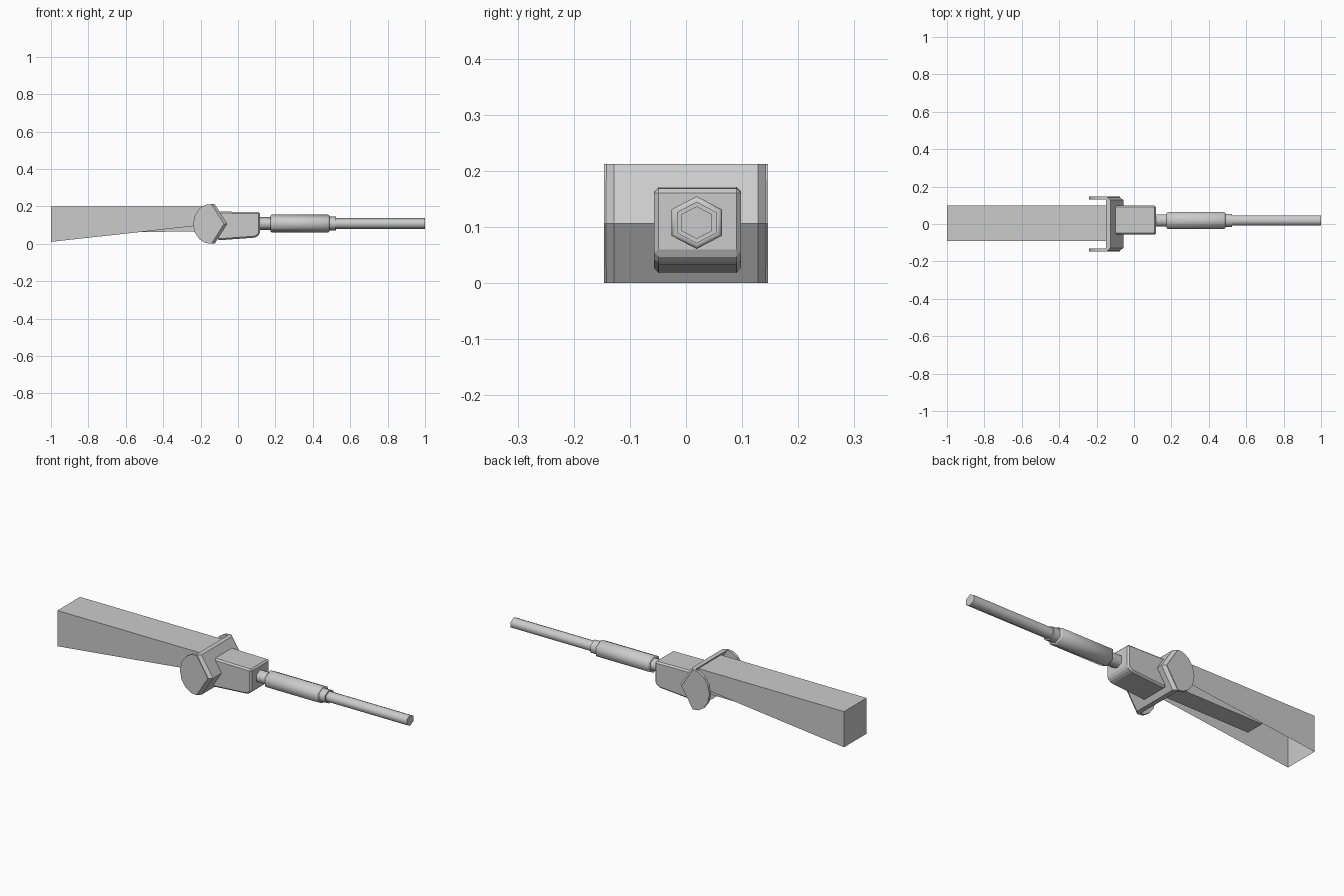
import bpy, bmesh
from math import sin, cos, pi

if "Cube" in bpy.data.objects:
    bpy.data.objects.remove(bpy.data.objects["Cube"])

ZC = 0.106   # height of the main axis
YC = 0.019   # sideways position of the barrel axis


def finish(bm, name, smooth=None):
    bmesh.ops.recalc_face_normals(bm, faces=bm.faces)
    mesh = bpy.data.meshes.new(name)
    bm.to_mesh(mesh)
    bm.free()
    ob = bpy.data.objects.new(name, mesh)
    bpy.context.collection.objects.link(ob)
    if smooth:
        bpy.ops.object.select_all(action='DESELECT')
        bpy.context.view_layer.objects.active = ob
        ob.select_set(True)
        bpy.ops.object.shade_smooth_by_angle(angle=smooth)
    return ob


def loft(name, rings, smooth=None, bevel=0):
    """Skin closed rings of equal point count and cap both ends."""
    bm = bmesh.new()
    loops = [[bm.verts.new(p) for p in r] for r in rings]
    n = len(loops[0])
    for a, b in zip(loops, loops[1:]):
        for i in range(n):
            j = (i + 1) % n
            bm.faces.new((a[i], a[j], b[j], b[i]))
    bm.faces.new(loops[0])
    bm.faces.new(loops[-1])
    if bevel:
        bmesh.ops.recalc_face_normals(bm, faces=bm.faces)
        bmesh.ops.bevel(bm, geom=bm.edges[:], offset=bevel, segments=1,
                        profile=0.5, affect='EDGES')
    return finish(bm, name, smooth)


def side_prism(name, profile, y0, y1, bevel=0):
    """Extrude an (x, z) profile across y."""
    return loft(name, [[(x, y, z) for x, z in profile] for y in (y0, y1)],
                bevel=bevel)


# Stock: thin shell, open underneath and at the joint
bm = bmesh.new()
side = [(-0.14, 0.105), (-1, 0.01), (-1, 0.2), (-0.14, 0.2)]
near = [bm.verts.new((x, -0.091, z)) for x, z in side]
far = [bm.verts.new((x, 0.099, z)) for x, z in side]
bm.faces.new(near)
bm.faces.new(far)
for i in (1, 2):
    bm.faces.new((near[i], near[i + 1], far[i + 1], far[i]))
finish(bm, "stock_shell")

# Bar inside the stock, showing below its sloping edge
side_prism("stock_inner_bar",
           [(-0.71, 0.062), (-0.09, 0.066), (-0.09, 0.15), (-0.71, 0.15)],
           -0.032, 0.07)

# Yoke crossbar: chevron band with chamfered outer corners
H = 0.106


def chevron(y, front):
    return [(-0.125 - front, y, ZC + H), (-0.057 - front, y, ZC),
            (-0.125 - front, y, ZC - H), (-0.15, y, ZC - H),
            (-0.088, y, ZC), (-0.15, y, ZC + H)]


loft("yoke_crossbar", [chevron(-0.146, 0.022), chevron(-0.128, 0),
                       chevron(0.128, 0), chevron(0.146, 0.022)])

# Yoke cheeks: rounded at the back, pointed at the front
half = [(-0.075, 0), (-0.142, H), (-0.175, 0.102), (-0.205, 0.083),
        (-0.23, 0.048), (-0.24, 0)]
cheek = ([(x, ZC + z) for x, z in half] +
         [(x, ZC - z) for x, z in half[-2:0:-1]])
for label, s in (("right", -1), ("left", 1)):
    side_prism("yoke_cheek_" + label, cheek, s * 0.132, s * 0.146)

# Receiver block with a cut lower front corner
side_prism("receiver_block",
           [(-0.11, 0.018), (0.095, 0.033), (0.117, 0.052),
            (0.117, 0.169), (-0.11, 0.172)],
           -0.057, 0.098, bevel=0.008)

# Six-sided stepped barrel
steps = [(0.10, 0.034), (0.174, 0.034), (0.174, 0.042), (0.18, 0.047),
         (0.482, 0.047), (0.488, 0.043), (0.488, 0.037), (0.525, 0.037),
         (0.525, 0.029), (1.0, 0.029)]
rings = [[(x, YC + r * 1.1 * sin(i * pi / 3), ZC + 0.002 + r * cos(i * pi / 3))
          for i in range(6)] for x, r in steps]
loft("barrel", rings, smooth=1.1)
